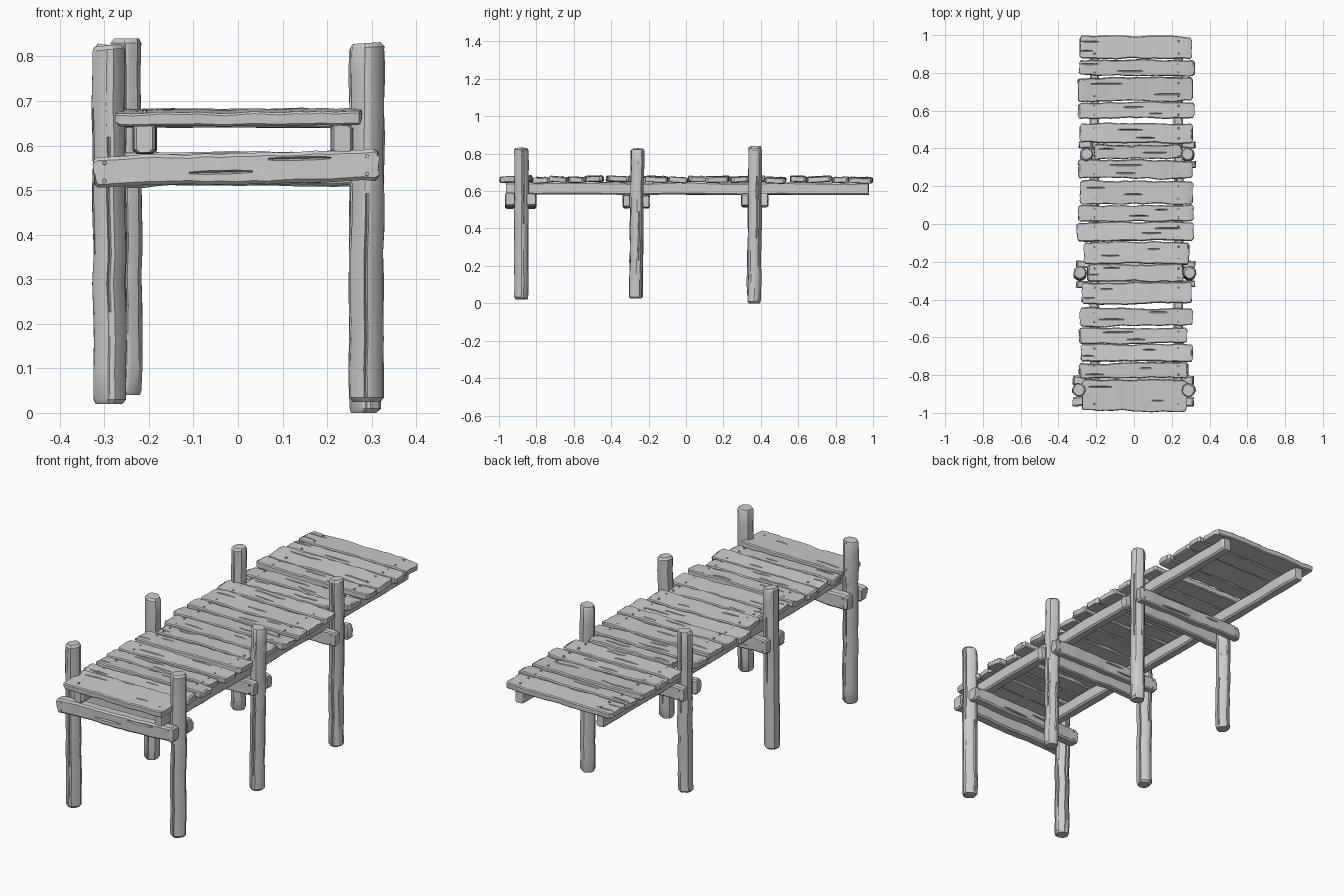
import bpy, bmesh, math, random
from mathutils import Vector

random.seed(7)
rnd = random.uniform
if "Cube" in bpy.data.objects:
    bpy.data.objects.remove(bpy.data.objects["Cube"])

wood = bpy.data.materials.new("grey wood")
wood.use_nodes = True
grey = (0.6, 0.6, 0.6, 1)
wood.diffuse_color = grey
wood.node_tree.nodes["Principled BSDF"].inputs["Base Color"].default_value = grey


def finish(name, bm):
    bmesh.ops.recalc_face_normals(bm, faces=bm.faces)
    mesh = bpy.data.meshes.new(name)
    bm.to_mesh(mesh)
    bm.free()
    mesh.materials.append(wood)
    obj = bpy.data.objects.new(name, mesh)
    bpy.context.collection.objects.link(obj)
    bpy.ops.object.select_all(action="DESELECT")
    obj.select_set(True)
    bpy.context.view_layer.objects.active = obj
    bpy.ops.object.shade_smooth_by_angle(angle=math.radians(32))
    return obj


def loft(name, rings):
    """Skin a list of equally sized point rings and cap both ends."""
    bm = bmesh.new()
    rows = [[bm.verts.new(p) for p in ring] for ring in rings]
    for a, b in zip(rows, rows[1:]):
        for i in range(len(a)):
            j = (i + 1) % len(a)
            bm.faces.new((a[i], a[j], b[j], b[i]))
    bm.faces.new(rows[0])
    bm.faces.new(rows[-1])
    return finish(name, bm)


def crack_spans(count, steps):
    """Random start and end stations for wood cracks."""
    spans = []
    for _ in range(count):
        s = random.randint(1, steps - 5)
        spans.append((s, s + random.randint(2, 5)))
    return spans


def board(name, start, end, width, height, up=(0, 0, 1), wobble=0.004,
          steps=18, round_end=0.012):
    """Rough sawn board with wavy edges, chamfers and cracks on its top side."""
    start, end = Vector(start), Vector(end)
    along = (end - start).normalized()
    side = Vector(up).cross(along).normalized()
    up = along.cross(side)
    length = (end - start).length
    w, h = width / 2, height / 2
    c = min(w, h) * 0.3
    cracks = [(p * w, span) for p, span in
              zip((rnd(0.3, 0.6), rnd(-0.5, -0.1)), crack_spans(2, steps))]
    # stations crowd at the two ends so that corners look worn
    stations = [0, 0.008] + [length * i / steps for i in range(1, steps)] \
        + [length - 0.008, length]
    rings = []
    left = right = top = 0
    for k, d in enumerate(stations):
        tip = k in (0, len(stations) - 1)
        left = left * 0.6 + rnd(-wobble, wobble)
        right = right * 0.6 + rnd(-wobble, wobble)
        top = top * 0.6 + rnd(-0.0025, 0.0025)
        shrink = round_end if tip else 0
        l, r = -w + left + shrink, w + right - shrink
        hi, lo = h + top - shrink * 0.3, -h + top * 0.5 + shrink * 0.3
        sec = [(l + c, lo), (r - c, lo), (r, lo + c), (r, hi - c), (r - c, hi)]
        for pos, (s, e) in cracks:
            deep = h * 0.6 if s < k < e else 0
            lip = 0.004 if deep else 0.002
            sec += [(pos + lip, hi), (pos, hi - deep), (pos - lip, hi)]
        sec += [(l + c, hi), (l, hi - c), (l, lo + c)]
        rings.append([start + along * (d + (rnd(-0.004, 0.004) if tip else 0))
                      + side * u + up * v for u, v in sec])
    return loft(name, rings)


def post(name, foot, head, radius, steps=12):
    """Hewn round post with uneven sides and long cracks."""
    foot, head = Vector(foot), Vector(head)
    sides = 10
    angles = [(2 * math.pi * i / sides, None) for i in range(sides)]
    for n, (s, e) in enumerate(crack_spans(4, steps)):
        mid = 2 * math.pi * (math.floor(n * 2.5) + 0.5) / sides
        angles += [(mid - 0.1, None), (mid, (s, e)), (mid + 0.1, None)]
    angles.sort(key=lambda a: a[0])
    bumps = [rnd(0.95, 1.05) for _ in angles]
    slope = rnd(-0.15, 0.15)
    rings = []
    for k in range(-1, steps + 2):
        t = min(max(k / steps, 0), 1)
        tip = k in (-1, steps + 1)
        t = 0.012 + t * 0.976 if not tip else t
        centre = foot.lerp(head, t) + Vector((rnd(-0.002, 0.002), rnd(-0.002, 0.002), 0))
        ring = []
        for (a, span), bump in zip(angles, bumps):
            r = radius * bump * rnd(0.98, 1.02) * (0.82 if tip else 1)
            if span and span[0] <= k <= span[1]:
                r *= 0.72
            lift = slope * r * math.cos(a) if k >= steps else 0
            ring.append(centre + Vector((r * math.cos(a), r * math.sin(a), lift)))
        rings.append(ring)
    return loft(name, rings)


def nails(name, spots, normal):
    """Small round nail heads sitting on a face."""
    bm = bmesh.new()
    turn = Vector((0, 0, 1)).rotation_difference(Vector(normal)).to_matrix().to_4x4()
    for spot in spots:
        made = bmesh.ops.create_cone(bm, cap_ends=True, segments=7, radius1=0.006,
                                     radius2=0.004, depth=0.007)
        bmesh.ops.transform(bm, matrix=turn, verts=made["verts"])
        bmesh.ops.translate(bm, vec=spot, verts=made["verts"])
    finish(name, bm)


# Deck planks: back edge, front edge, right end, left end
planks = [
    (0.995, 0.875, -0.285, 0.305), (0.867, 0.785, -0.29, 0.32),
    (0.775, 0.65, -0.295, 0.31), (0.645, 0.56, -0.295, 0.32),
    (0.53, 0.43, -0.285, 0.31), (0.42, 0.345, -0.21, 0.25),
    (0.34, 0.24, -0.295, 0.31), (0.23, 0.105, -0.285, 0.31),
    (0.1, 0.015, -0.295, 0.315), (0.01, -0.09, -0.3, 0.315),
    (-0.095, -0.21, -0.265, 0.29), (-0.215, -0.305, -0.245, 0.26),
    (-0.31, -0.425, -0.275, 0.305), (-0.445, -0.54, -0.285, 0.31),
    (-0.55, -0.635, -0.29, 0.28), (-0.637, -0.73, -0.28, 0.31),
    (-0.735, -0.815, -0.29, 0.285), (-0.825, -0.99, -0.272, 0.28)]
heads = []
for i, (back, front, x0, x1) in enumerate(planks):
    y, z = (back + front) / 2, 0.662 + rnd(-0.004, 0.004)
    yaw, roll = rnd(-0.004, 0.004), rnd(-0.09, 0.09)
    board(f"deck_plank_{i + 1}", (x0, y - yaw, z), (x1, y + yaw, z + rnd(-0.004, 0.004)),
          back - front, 0.03, up=(0, roll, 1))
    heads += [(x, y + s * (back - front) * 0.27, z + 0.0145)
              for x in (-0.21, 0.235) for s in (-1, 1)]
nails("deck_nails", heads, (0, 0, 1))

# Long beams under the deck
for name, x in (("right", -0.21), ("left", 0.235)):
    board(f"{name}_long_beam", (x, -0.96, 0.615), (x, 0.975, 0.612), 0.05, 0.066,
          wobble=0.002, steps=30, round_end=0.006)

# Posts: foot and head points
posts = {
    "front_right_post": ((-0.288, -0.88, 0.02), (-0.292, -0.88, 0.825), 0.036),
    "front_left_post": ((0.288, -0.88, 0.025), (0.288, -0.88, 0.83), 0.037),
    "middle_right_post": ((-0.287, -0.268, 0.025), (-0.285, -0.258, 0.825), 0.035),
    "middle_left_post": ((0.292, -0.268, 0.025), (0.295, -0.258, 0.825), 0.034),
    "back_right_post": ((-0.25, 0.36, 0.04), (-0.252, 0.37, 0.84), 0.034),
    "back_left_post": ((0.285, 0.365, 0.0), (0.285, 0.37, 0.825), 0.035)}
for name, (foot, head, radius) in posts.items():
    post(name, foot, head, radius)

# Cross beams clamped on both sides of each pair of posts
frames = [
    ("front", -0.94, -0.828, 0.05, -0.322, 0.315, 0.541, 0.556),
    ("middle", -0.318, -0.213, 0.036, -0.305, 0.322, 0.55, 0.545),
    ("back", 0.315, 0.42, 0.038, -0.29, 0.325, 0.55, 0.552)]
for name, y0, y1, thick, x0, x1, z0, z1 in frames:
    for part, y, out in (("front", y0, -1), ("back", y1, 1)):
        board(f"{name}_frame_{part}_beam", (x0, y, z0), (x1, y, z1), 0.07, thick,
              up=(0, out, 0), wobble=0.0025, round_end=0.006)
        nails(f"{name}_frame_{part}_nails",
              [(x, y + out * (thick / 2 - 0.0005), z + s)
               for x, z in ((x0 + 0.022, z0), (x1 - 0.025, z1)) for s in (-0.02, 0.02)],
              (0, out, 0))
